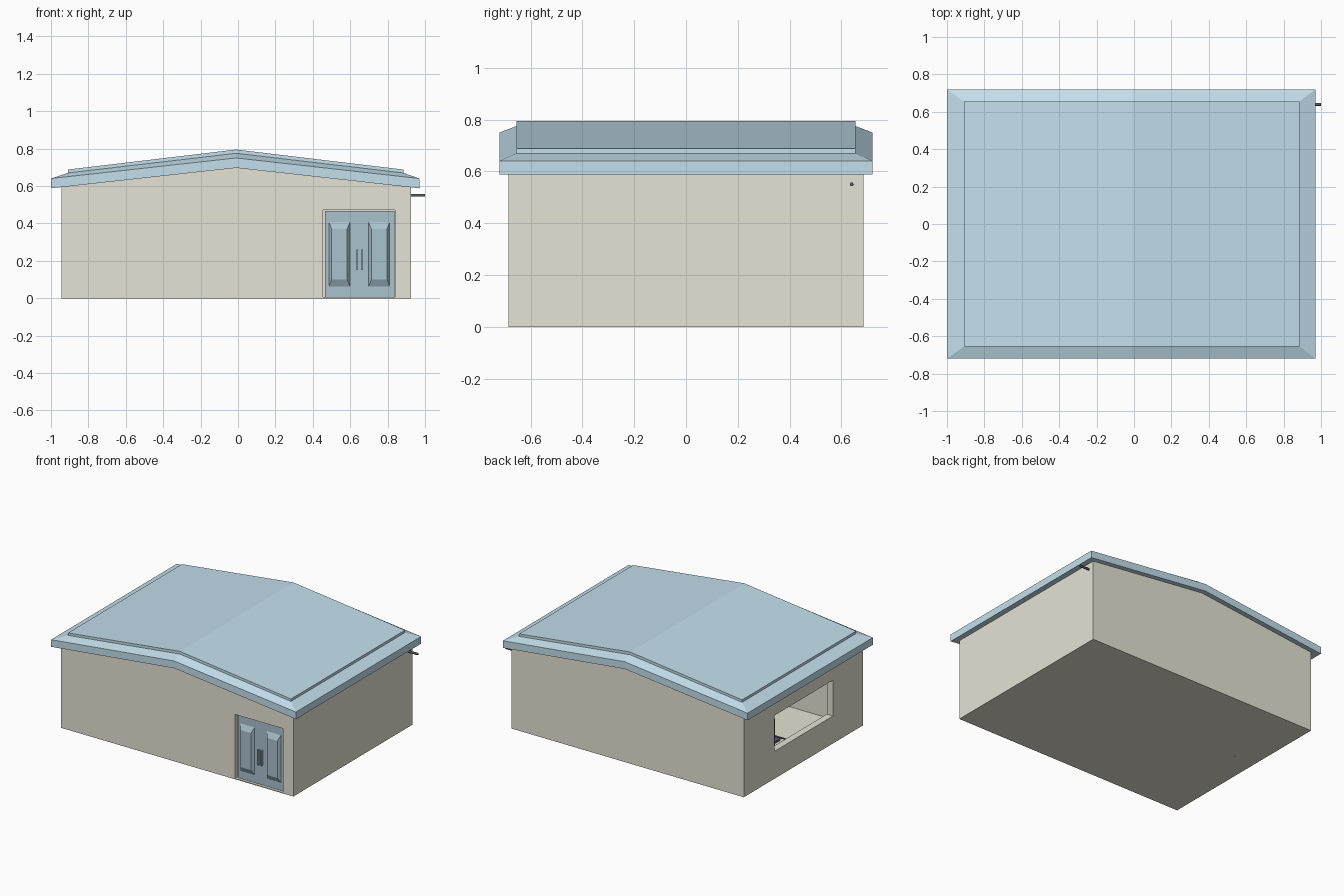
import bpy, bmesh
from mathutils import Vector

if "Cube" in bpy.data.objects:
    bpy.data.objects.remove(bpy.data.objects["Cube"])

CX = -0.01  # ridge line


def material(name, rgb):
    m = bpy.data.materials.new(name)
    m.diffuse_color = (*rgb, 1)
    m.use_nodes = True
    m.node_tree.nodes["Principled BSDF"].inputs["Base Color"].default_value = m.diffuse_color
    return m


WALL = material("wall_cream", (0.79, 0.77, 0.66))
BLUE = material("roof_blue", (0.55, 0.74, 0.84))
DOOR = material("door_blue", (0.40, 0.54, 0.62))
DARK = material("dark_metal", (0.10, 0.12, 0.15))


def loft(name, rings, mat):
    """Closed solid skinned through rings of equal point count."""
    bm = bmesh.new()
    rows = [[bm.verts.new(p) for p in r] for r in rings]
    n = len(rows[0])
    for a, b in zip(rows, rows[1:]):
        for i in range(n):
            bm.faces.new((a[i], a[(i + 1) % n], b[(i + 1) % n], b[i]))
    for row in (rows[0], rows[-1]):
        if n == 6:  # gable ring: one quad per slope
            bm.faces.new((row[0], row[1], row[4], row[5]))
            bm.faces.new((row[1], row[2], row[3], row[4]))
        else:
            bm.faces.new(row)
    bmesh.ops.recalc_face_normals(bm, faces=bm.faces)
    me = bpy.data.meshes.new(name)
    bm.to_mesh(me)
    bm.free()
    ob = bpy.data.objects.new(name, me)
    bpy.context.collection.objects.link(ob)
    me.materials.append(mat)
    return ob


def gable(x0, x1, y, ze, zr):
    """Rectangle ring bent along the ridge."""
    xs, zs = (x0, CX, x1), (ze, zr, ze)
    front = [(x, -y, z) for x, z in zip(xs, zs)]
    back = [(x, y, z) for x, z in zip(xs, zs)]
    return front + back[::-1]


def box(name, lo, hi, mat):
    (a, b, c), (d, e, f) = lo, hi
    return loft(name, [[(a, b, z), (d, b, z), (d, e, z), (a, e, z)] for z in (c, f)], mat)


def rod(name, points, radius, mat):
    cu = bpy.data.curves.new(name, 'CURVE')
    cu.dimensions = '3D'
    cu.bevel_depth = radius
    cu.bevel_resolution = 1
    cu.use_fill_caps = True
    sp = cu.splines.new('POLY')
    sp.points.add(len(points) - 1)
    for p, co in zip(sp.points, points):
        p.co = (*co, 1)
    ob = bpy.data.objects.new(name, cu)
    bpy.context.collection.objects.link(ob)
    cu.materials.append(mat)
    return ob


# hollow gabled walls with floor, window on the left, door opening in front
walls = loft("walls", [gable(-0.945, 0.925, 0.685, 0, 0),
                       gable(-0.945, 0.925, 0.685, 0.605, 0.71)], WALL)
cutters = [
    box("room_cutter", (-0.895, -0.635, 0.006), (0.875, 0.635, 0.9), WALL),
    box("window_cutter", (-1.1, -0.34, 0.20), (-0.8, 0.335, 0.46), WALL),
    box("door_cutter", (0.455, -0.8, 0.006), (0.84, -0.5, 0.472), WALL),
]
for c in cutters:
    c.hide_render = True
    c.hide_viewport = False
    c.display_type = 'WIRE'
    m = walls.modifiers.new(c.name, 'BOOLEAN')
    m.operation = 'DIFFERENCE'
    m.solver = 'EXACT'
    m.object = c
# apply the cuts, then drop the cutters
dg = bpy.context.evaluated_depsgraph_get()
cut_mesh = bpy.data.meshes.new_from_object(walls.evaluated_get(dg))
walls.modifiers.clear()
walls.data = cut_mesh
for c in cutters:
    bpy.data.objects.remove(c)

# roof: fascia, sloping border, small step, top panel
loft("roof", [gable(-1.0, 0.97, 0.72, 0.588, 0.697),
              gable(-1.0, 0.97, 0.72, 0.64, 0.75),
              gable(-0.91, 0.885, 0.655, 0.67, 0.775),
              gable(-0.91, 0.885, 0.655, 0.688, 0.795)], BLUE)

# door slab with two raised bevelled panels and a pair of pulls
box("door", (0.464, -0.665, 0.002), (0.836, -0.645, 0.466), DOOR)


def panel_ring(x0, x1, z0, z1, y):
    return [(x0, y, z0), (x1, y, z0), (x1, y, z1), (x0, y, z1)]


for name, x in (("left_door_panel", 0.485), ("right_door_panel", 0.697)):
    loft(name, [panel_ring(x, x + 0.115, 0.06, 0.41, -0.664),
                panel_ring(x + 0.016, x + 0.099, 0.10, 0.37, -0.684)], DOOR)
for name, x in (("left_door_pull", 0.637), ("right_door_pull", 0.663)):
    box(name, (x - 0.004, -0.684, 0.15), (x + 0.004, -0.664, 0.26), DOOR)

# drain pipe stub under the right eave
rod("pipe_stub", [(0.90, 0.64, 0.55), (1.0, 0.64, 0.55)], 0.008, DARK)

# dark chair just inside the window
box("chair_back", (-0.78, 0.09, 0.10), (-0.62, 0.105, 0.30), DARK)
box("chair_seat", (-0.74, -0.03, 0.085), (-0.62, 0.10, 0.10), DARK)
rod("chair_frame", [(-0.78, 0.10, 0.10), (-0.78, -0.04, 0.10),
                    (-0.62, -0.04, 0.10), (-0.62, 0.10, 0.10)], 0.006, DARK)
for i, (x, y) in enumerate([(-0.78, -0.04), (-0.62, -0.04), (-0.78, 0.1), (-0.62, 0.1)]):
    rod(f"chair_leg_{i + 1}", [(x, y, 0.0), (x, y, 0.10)], 0.006, DARK)
